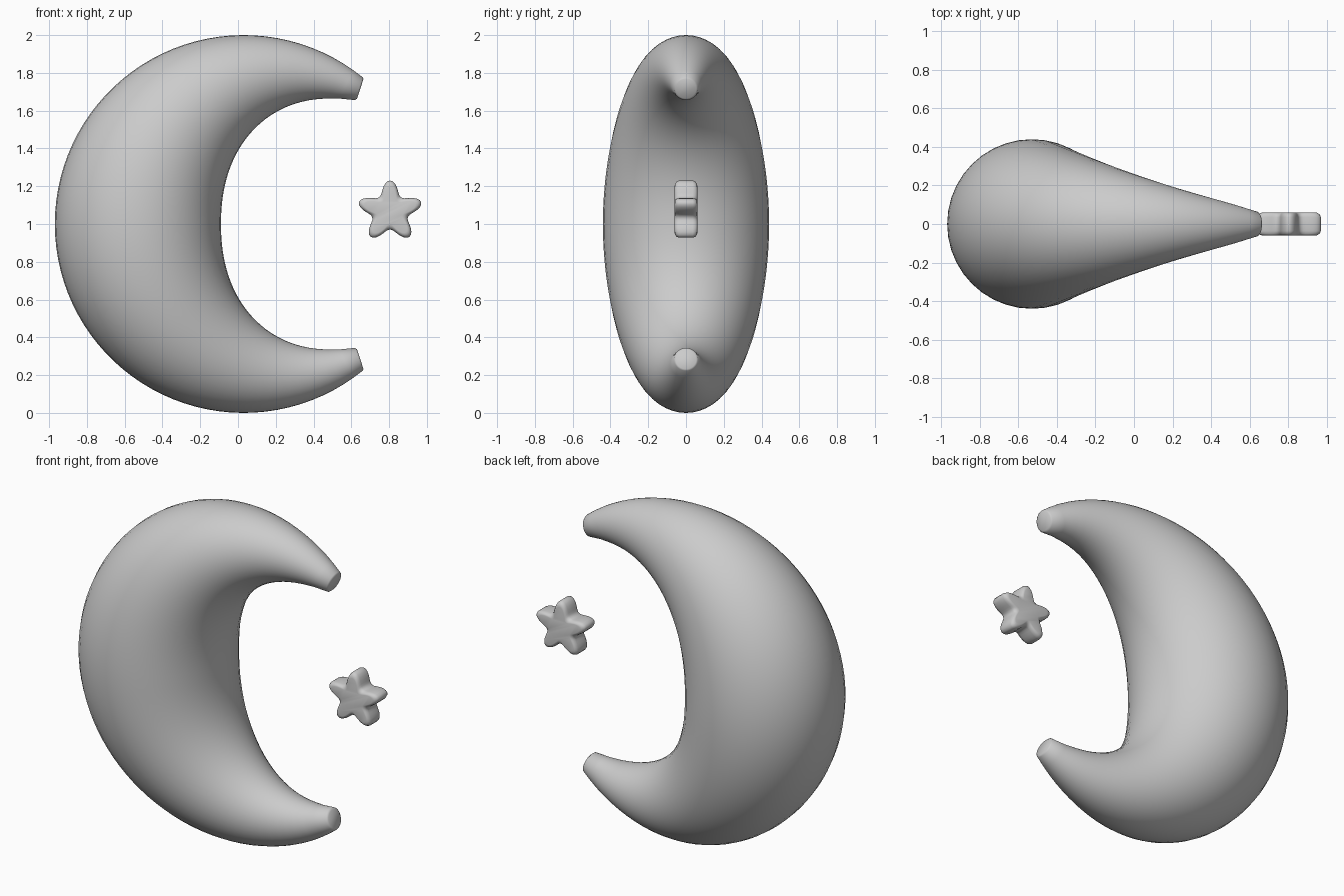
import bpy, bmesh
from math import sin, cos, pi, radians, copysign
from mathutils import Vector

cube = bpy.data.objects.get("Cube")
if cube:
    bpy.data.objects.remove(cube)

grey = bpy.data.materials.new("soft grey")
grey.use_nodes = True
colour = (0.6, 0.6, 0.6, 1)
grey.diffuse_color = colour
grey.node_tree.nodes["Principled BSDF"].inputs["Base Color"].default_value = colour


def loft(name, rings, sharp):
    """Skin a list of closed rings and cap both ends."""
    bm = bmesh.new()
    loops = [[bm.verts.new(p) for p in ring] for ring in rings]
    n = len(loops[0])
    for a, b in zip(loops, loops[1:]):
        for i in range(n):
            j = (i + 1) % n
            bm.faces.new((a[i], a[j], b[j], b[i]))
    bm.faces.new(loops[0])
    bm.faces.new(loops[-1])
    bmesh.ops.recalc_face_normals(bm, faces=bm.faces)
    mesh = bpy.data.meshes.new(name)
    bm.to_mesh(mesh)
    bm.free()
    mesh.materials.append(grey)
    obj = bpy.data.objects.new(name, mesh)
    bpy.context.collection.objects.link(obj)
    bpy.ops.object.select_all(action='DESELECT')
    bpy.context.view_layer.objects.active = obj
    obj.select_set(True)
    bpy.ops.object.shade_smooth_by_angle(angle=radians(sharp))
    return obj


def spow(v, e):
    return copysign(abs(v) ** e, v)


# Crescent: round sections spanning the outer circle and the inner oval
def crescent_ring(t, shrink=1.0, sides=40):
    side = 1 if t <= 0 else -1          # upper or lower horn
    u = 1 - abs(t)                      # zero at the tip, one at the waist
    a = radians(51 + 129 * u)
    p = radians(80 + 100 * u ** 0.73)
    outer = Vector((0.03 + cos(a), 0, 1 + side * sin(a)))
    inner = Vector((0.5 + 0.59 * spow(cos(p), 0.91), 0,
                    1 + side * 0.665 * spow(sin(p), 0.91)))
    mid, half = (outer + inner) / 2, (outer - inner) / 2 * shrink
    depth = Vector((0, half.length, 0))
    return [mid + half * cos(k * 2 * pi / sides) + depth * sin(k * 2 * pi / sides)
            for k in range(sides)]


steps = 36
rings = [crescent_ring(k / steps) for k in range(-steps, steps + 1)]
# Slightly rounded rims on the cut tips
tip_out = Vector((0.008, 0, 0))
for end, at in ((-1, 0), (1, len(rings) + 1)):
    rings.insert(at, [v + tip_out for v in crescent_ring(end, 0.85)])
loft("crescent_moon", rings, 50)


# Star: soft five-pointed outline with rounded front and back edges
def star_ring(y, inset, sides=80):
    ring = []
    for k in range(sides):
        a = k * 2 * pi / sides
        r = 0.095 + 0.07 * ((1 + cos(5 * a)) / 2) ** 1.3 - inset
        ring.append((0.805 + 1.05 * r * sin(a), y, 1.065 + r * cos(a)))
    return ring


edge = [(0.06, 0.03), (0.058, 0.018), (0.05, 0.006), (0.036, 0)]
profile = [(-y, i) for y, i in edge] + edge[::-1]
loft("star", [star_ring(y, i) for y, i in profile], 60)
